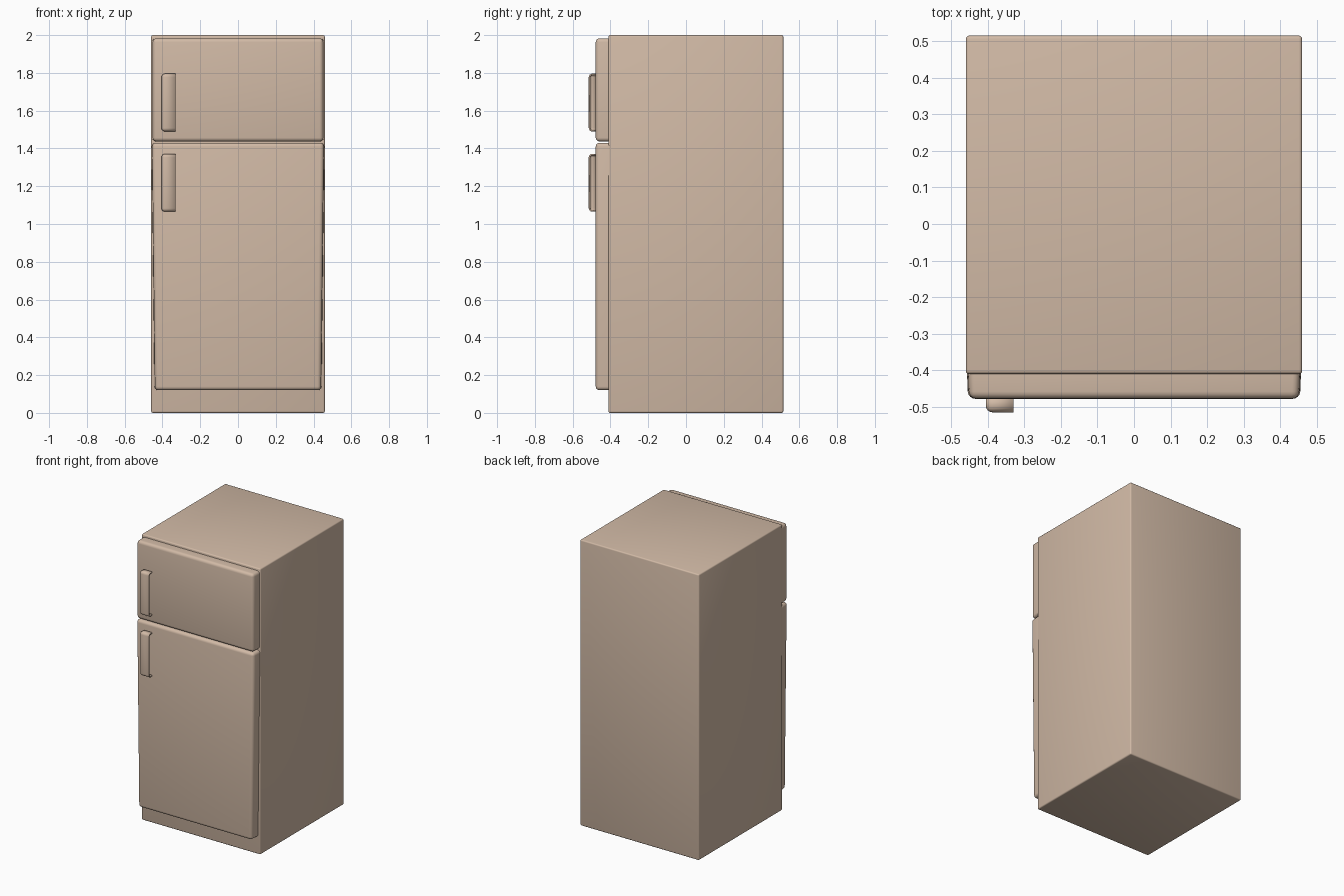
import bpy
import bmesh
import math

if "Cube" in bpy.data.objects:
    bpy.data.objects.remove(bpy.data.objects["Cube"])

enamel = bpy.data.materials.new("beige_enamel")
enamel.diffuse_color = (0.64, 0.49, 0.38, 1.0)
enamel.use_nodes = True
enamel.node_tree.nodes["Principled BSDF"].inputs["Base Color"].default_value = enamel.diffuse_color


def box_bmesh(x, y, z, bottom=0.0, front=0.0):
    """Box from ranges; bottom / front narrow the width at that side."""
    bm = bmesh.new()
    bmesh.ops.create_cube(bm, size=2)
    cx, hx = (x[0] + x[1]) / 2, (x[1] - x[0]) / 2
    for v in bm.verts:
        low, fore = v.co.z < 0, v.co.y < 0
        half = hx - (bottom if low else 0) - (front if fore else 0)
        v.co = (cx + v.co.x * half, y[0] if fore else y[1], z[0] if low else z[1])
    return bm


def round_edges(bm, edges, radius, segments=4):
    bmesh.ops.bevel(bm, geom=edges, offset=radius, segments=segments,
                    profile=0.5, affect='EDGES', clamp_overlap=True)


def finish(bm, name):
    mesh = bpy.data.meshes.new(name)
    bm.to_mesh(mesh)
    bm.free()
    mesh.materials.append(enamel)
    obj = bpy.data.objects.new(name, mesh)
    bpy.context.collection.objects.link(obj)
    bpy.ops.object.select_all(action='DESELECT')
    obj.select_set(True)
    bpy.context.view_layer.objects.active = obj
    bpy.ops.object.shade_smooth_by_angle(angle=math.radians(35))
    return obj


def add_door(name, half_width, z, bottom_taper):
    y = (-0.478, -0.405)
    bm = box_bmesh((-half_width, half_width), y, z, bottom_taper, 0.003)
    edges = [e for e in bm.edges if min(v.co.y for v in e.verts) < y[0] + 0.001]
    round_edges(bm, edges, 0.02)
    finish(bm, name)


def add_handle(name, z):
    # Cupped grip, open towards the middle of the door
    x, y = (-0.405, -0.33), (-0.515, -0.474)
    bm = box_bmesh(x, y, z)
    open_faces = [f for f in bm.faces if f.normal.x > 0.9 or f.normal.y > 0.9]
    bmesh.ops.delete(bm, geom=open_faces, context='FACES')
    edges = [e for e in bm.edges if not e.is_boundary]
    round_edges(bm, edges, 0.018)
    obj = finish(bm, name)
    shell = obj.modifiers.new("shell", 'SOLIDIFY')
    shell.thickness = 0.008
    shell.offset = -1


# Cabinet
cabinet = box_bmesh((-0.46, 0.46), (-0.41, 0.515), (0, 2))
round_edges(cabinet, list(cabinet.edges), 0.009, 3)
finish(cabinet, "cabinet")

# Doors
add_door("freezer_door", 0.454, (1.437, 1.983), 0.0)
add_door("fridge_door", 0.457, (0.12, 1.43), 0.015)

# Handles
add_handle("freezer_handle", (1.49, 1.796))
add_handle("fridge_handle", (1.065, 1.371))
